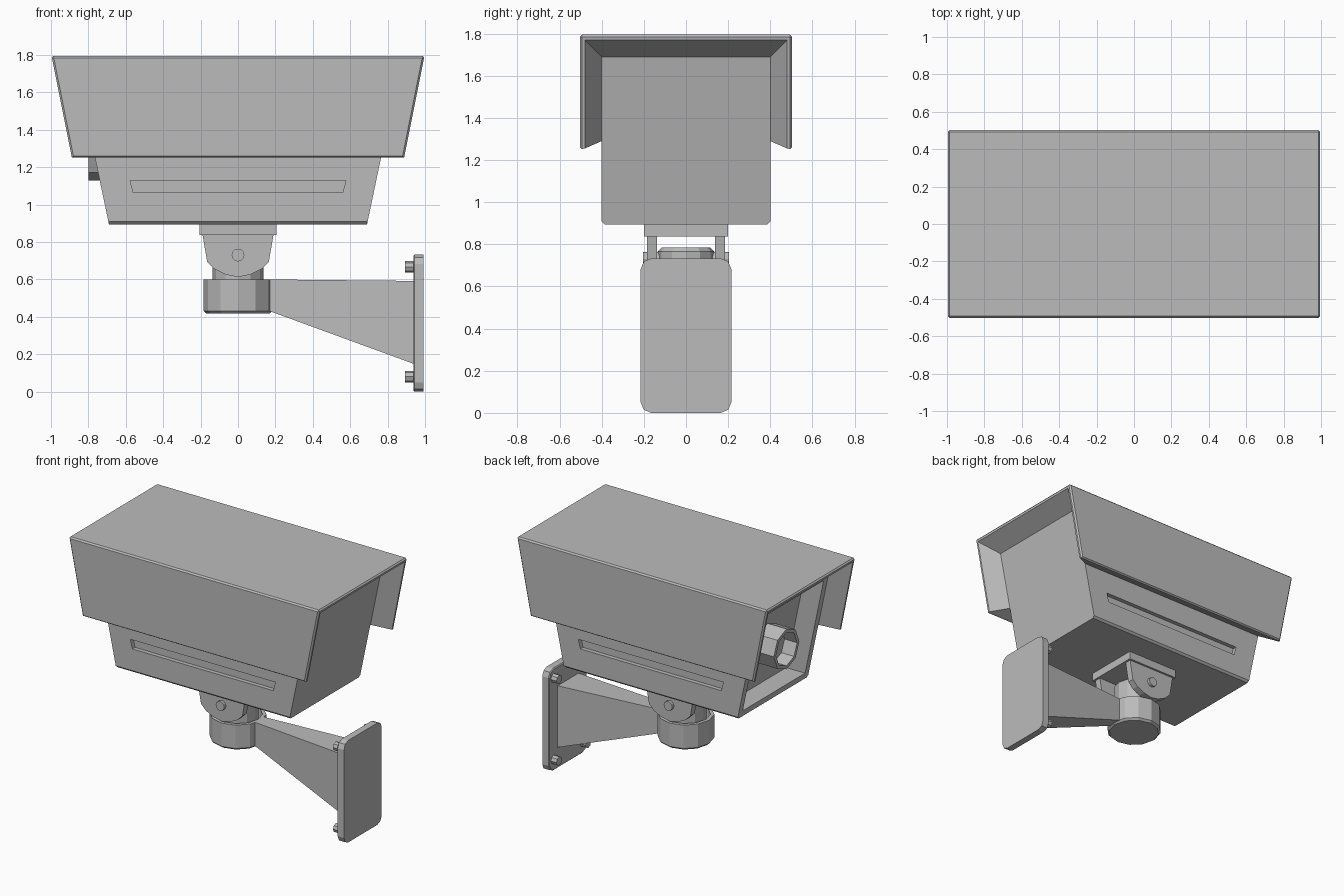
import bpy, bmesh, math
from mathutils import Matrix, Vector

if "Cube" in bpy.data.objects:
    bpy.data.objects.remove(bpy.data.objects["Cube"])

GREY = bpy.data.materials.new("grey_metal")
GREY.diffuse_color = (0.5, 0.5, 0.5, 1)
GREY.use_nodes = True
GREY.node_tree.nodes["Principled BSDF"].inputs["Base Color"].default_value = GREY.diffuse_color


def finish(name, bm):
    bmesh.ops.recalc_face_normals(bm, faces=bm.faces)
    me = bpy.data.meshes.new(name)
    bm.to_mesh(me)
    bm.free()
    me.materials.append(GREY)
    ob = bpy.data.objects.new(name, me)
    bpy.context.collection.objects.link(ob)
    return ob


def push(bm, face, offset):
    """Extrude a face by an offset and remove the old one."""
    new = bmesh.ops.extrude_discrete_faces(bm, faces=[face])["faces"][0]
    bmesh.ops.translate(bm, verts=new.verts, vec=Vector(offset))
    return new


def inset(bm, face, thickness):
    bmesh.ops.inset_individual(bm, faces=[face], thickness=thickness)
    return face


def cylinder(bm, sides, r, a, b, axis="Z"):
    """Cylinder running from point a to point b."""
    a, b = Vector(a), Vector(b)
    rot = {"Z": Matrix(), "X": Matrix.Rotation(math.pi / 2, 4, "Y"),
           "Y": Matrix.Rotation(math.pi / 2, 4, "X")}[axis]
    return bmesh.ops.create_cone(bm, cap_ends=True, segments=sides, radius1=r, radius2=r,
                                 depth=(b - a).length,
                                 matrix=Matrix.Translation((a + b) / 2) @ rot)["verts"]


def end_face(bm, direction):
    d = Vector(direction)
    bm.normal_update()
    return max(bm.faces, key=lambda f: f.normal.dot(d) + 0.01 * f.calc_center_median().dot(d))


def bevel(bm, edges, offset, segments=1):
    bmesh.ops.bevel(bm, geom=list(edges), offset=offset, segments=segments,
                    profile=0.5, affect="EDGES")


def box(bm, lo, hi):
    lo, hi = Vector(lo), Vector(hi)
    m = Matrix.Translation((lo + hi) / 2) @ Matrix.Diagonal((*(hi - lo), 1))
    bmesh.ops.create_cube(bm, size=1, matrix=m)


def body_x(z):
    return 0.69 + 0.21 * (z - 0.895)


def hood_x(z):
    return 0.997 - 0.2 * (1.795 - z)


# Camera body: flared box with a side slot each side and a recessed front end
bm = bmesh.new()
box(bm, (-1, -0.4, 0.895), (1, 0.4, 1.69))
for v in bm.verts:
    v.co.x = math.copysign(body_x(v.co.z), v.co.x)
for s in (-1, 1):
    f = inset(bm, end_face(bm, (0, s, 0)), 0.1)
    for v in f.verts:
        top = v.co.z > 1.29
        v.co.z = 1.13 if top else 1.065
        v.co.x = math.copysign(0.577 if top else 0.56, v.co.x)
    push(bm, f, (0, -0.03 * s, 0))
f = inset(bm, end_face(bm, (-1, 0, 0)), 0.065)
push(bm, f, (0.15, 0, 0))
bevel(bm, [e for e in bm.edges if all(v.co.z < 0.9 for v in e.verts)
           and abs(e.verts[0].co.y - e.verts[1].co.y) < 0.01], 0.014)
finish("camera_body", bm)

# Sun hood: thick channel whose inner faces slope in to meet the body
bm = bmesh.new()


def ring(side, y, lo, hi, xf):
    return [bm.verts.new((side * xf(z), yy, z))
            for yy, z in ((-y, lo), (-y, hi), (y, hi), (y, lo))]


ends = [(ring(s, 0.503, 1.25, 1.795, hood_x), ring(s, 0.48, 1.255, 1.77, hood_x),
         ring(s, 0.4, 1.29, 1.69, body_x)) for s in (-1, 1)]
for outer, rim, inner in ends:
    for a, b in ((outer, rim), (rim, inner)):
        for i in range(3):
            bm.faces.new((a[i], a[i + 1], b[i + 1], b[i]))
(lo, lr, li), (ro, rr, ri) = ends
for a, b in ((lo, ro), (li, ri)):
    for i in range(3):
        bm.faces.new((a[i], a[i + 1], b[i + 1], b[i]))
for i in (0, 3):
    for a, b, c, d in ((lo, lr, rr, ro), (lr, li, ri, rr)):
        bm.faces.new((a[i], b[i], c[i], d[i]))
bmesh.ops.recalc_face_normals(bm, faces=bm.faces)
shell = set(lo + ro)
bevel(bm, [e for e in bm.edges if all(v in shell for v in e.verts)], 0.01)
finish("sun_hood", bm)

# Lens tube
bm = bmesh.new()
cylinder(bm, 8, 0.145, (-0.58, 0, 1.275), (-0.8, 0, 1.275), "X")
f = inset(bm, end_face(bm, (-1, 0, 0)), 0.025)
push(bm, f, (0.1, 0, 0))
finish("lens_tube", bm)

# Swivel plate under the body
bm = bmesh.new()
box(bm, (-0.205, -0.2, 0.838), (0.205, 0.2, 0.9))
finish("swivel_plate", bm)

# Pair of hinge lugs with round bottoms, and their pivot bolts
half = [(0.19, 0.84), (0.165, 0.695), (0.125, 0.655), (0.065, 0.626)]
outline = half + [(0, 0.613)] + [(-x, z) for x, z in reversed(half)]
for s, side in ((-1, "front"), (1, "back")):
    bm = bmesh.new()
    f = bm.faces.new([bm.verts.new((x, s * 0.137, z)) for x, z in outline])
    new = bmesh.ops.extrude_face_region(bm, geom=[f])["geom"]
    bmesh.ops.translate(bm, vec=(0, s * 0.048, 0),
                        verts=[v for v in new if isinstance(v, bmesh.types.BMVert)])
    finish(side + "_hinge_lug", bm)
    bm = bmesh.new()
    cylinder(bm, 12, 0.034, (0, s * 0.12, 0.73), (0, s * 0.205, 0.73), "Y")
    finish(side + "_pivot_bolt", bm)

# Post between the lugs
bm = bmesh.new()
cylinder(bm, 12, 0.135, (0, 0, 0.45), (0, 0, 0.785))
bevel(bm, end_face(bm, (0, 0, 1)).edges, 0.02)
finish("swivel_post", bm)

# Hollow collar around the post
bm = bmesh.new()
cylinder(bm, 12, 0.185, (0, 0, 0.418), (0, 0, 0.6))
bevel(bm, end_face(bm, (0, 0, -1)).edges, 0.014)
f = inset(bm, end_face(bm, (0, 0, 1)), 0.025)
push(bm, f, (0, 0, -0.1))
finish("collar", bm)

# Arm widening from the collar to the wall plate
bm = bmesh.new()
box(bm, (0.165, -1, 0), (0.95, 1, 1))
for v in bm.verts:
    wall = v.co.x > 0.5
    v.co.y *= 0.12 if wall else 0.05
    v.co.z = (0.592 if wall else 0.6) if v.co.z > 0.5 else (0.145 if wall else 0.432)
finish("bracket_arm", bm)

# Wall plate with rounded corners
bm = bmesh.new()
box(bm, (0.938, -0.215, 0), (0.993, 0.215, 0.733))
bevel(bm, [e for e in bm.edges if abs(e.verts[0].co.x - e.verts[1].co.x) > 0.01], 0.05, 2)
bevel(bm, end_face(bm, (-1, 0, 0)).edges, 0.006)
finish("wall_plate", bm)

# Wall bolts
bm = bmesh.new()
for y in (-0.165, 0.165):
    for z in (0.08, 0.667):
        cylinder(bm, 8, 0.031, (0.893, y, z), (0.945, y, z), "X")
finish("wall_bolts", bm)
